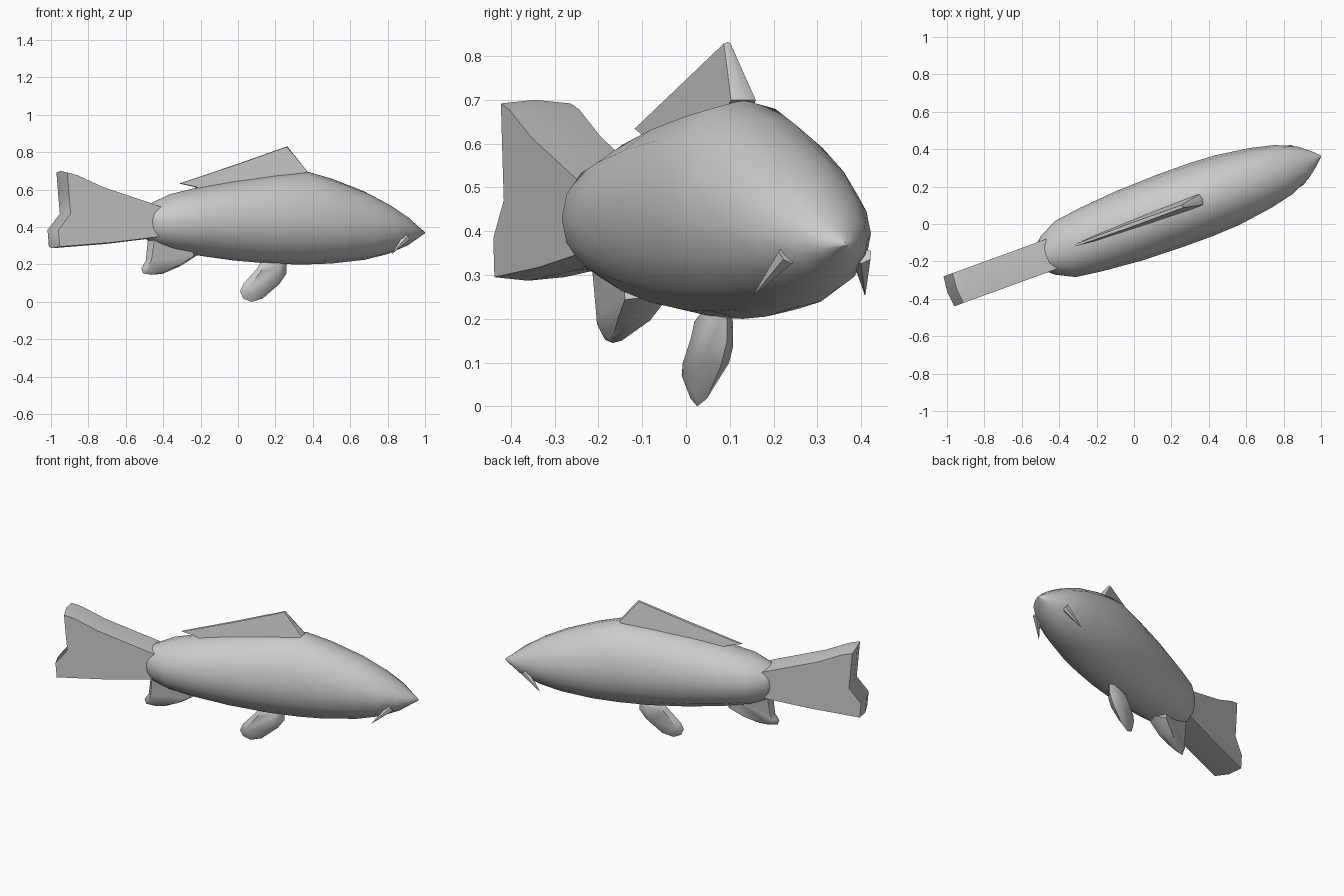
import bpy, bmesh, math
from mathutils import Vector

if "Cube" in bpy.data.objects:
    bpy.data.objects.remove(bpy.data.objects["Cube"])

YAW = math.radians(20)  # the fish points its nose to +x, turned toward the back


def finish(name, bm, angle=50):
    bmesh.ops.recalc_face_normals(bm, faces=bm.faces)
    mesh = bpy.data.meshes.new(name)
    bm.to_mesh(mesh)
    bm.free()
    ob = bpy.data.objects.new(name, mesh)
    bpy.context.collection.objects.link(ob)
    ob.rotation_euler.z = YAW
    bpy.ops.object.select_all(action='DESELECT')
    ob.select_set(True)
    bpy.context.view_layer.objects.active = ob
    bpy.ops.object.shade_smooth_by_angle(angle=math.radians(angle))
    return ob


def loft(name, rings):
    """Skin a list of equal-length point rings and close both ends."""
    bm = bmesh.new()
    vs = [[bm.verts.new(p) for p in r] for r in rings]
    n = len(vs[0])
    for a, b in zip(vs, vs[1:]):
        for i in range(n):
            j = (i + 1) % n
            bm.faces.new((a[i], a[j], b[j], b[i]))
    for end in (vs[0], vs[-1]):
        bm.faces.new(end)
    return finish(name, bm)


def fin(name, pts, inset):
    """Side outline of (u, z, half thickness), bulging to a rim in the middle."""
    cu = sum(p[0] for p in pts) / len(pts)
    cz = sum(p[1] for p in pts) / len(pts)
    k = 1 - inset
    rings = []
    for side, s in ((-1, k), (0, 1), (1, k)):
        rings.append([(cu + (u - cu) * s, side * t, cz + (z - cz) * s) for u, z, t in pts])
    return loft(name, rings)


# Body: station, bottom, widest height, top, half width
stations = [
    (-0.53, 0.34, 0.43, 0.51, 0.075),
    (-0.49, 0.315, 0.43, 0.53, 0.11),
    (-0.39, 0.28, 0.43, 0.575, 0.16),
    (-0.24, 0.25, 0.43, 0.61, 0.18),
    (-0.03, 0.222, 0.43, 0.648, 0.198),
    (0.20, 0.203, 0.43, 0.68, 0.205),
    (0.38, 0.20, 0.43, 0.70, 0.205),
    (0.53, 0.205, 0.42, 0.66, 0.197),
    (0.72, 0.225, 0.41, 0.59, 0.17),
    (0.85, 0.255, 0.395, 0.525, 0.14),
    (0.96, 0.30, 0.38, 0.455, 0.092),
    (1.02, 0.34, 0.372, 0.405, 0.045),
    (1.063, 0.366, 0.37, 0.374, 0.004),
]
SIDES = 16
rings = []
for u, bottom, mid, top, half in stations:
    ring = []
    for i in range(SIDES):
        a = 2 * math.pi * i / SIDES
        h = (top - mid) if math.sin(a) > 0 else (mid - bottom)
        ring.append((u, half * math.cos(a), mid + h * math.sin(a)))
    rings.append(ring)
loft("body", rings)

# Thick forked tail
T = 0.085
fin("tail_fin", [
    (-0.40, 0.49, T), (-0.50, 0.525, T), (-0.80, 0.62, T), (-0.95, 0.685, T),
    (-1.01, 0.70, T), (-1.00, 0.58, T), (-0.99, 0.47, T), (-1.063, 0.38, T),
    (-1.055, 0.287, T), (-0.75, 0.31, T), (-0.40, 0.35, T)], 0.04)

# Long triangular back fin
fin("dorsal_fin", [
    (0.39, 0.70, 0.03), (0.28, 0.832, 0.008), (-0.02, 0.732, 0.01),
    (-0.335, 0.633, 0.006), (-0.25, 0.615, 0.012), (-0.20, 0.59, 0.02),
    (0.10, 0.63, 0.03), (0.34, 0.66, 0.035)], 0.02)

# Single rounded fins along the belly
fin("pelvic_fin", [
    (0.14, 0.23, 0.03), (0.11, 0.18, 0.03), (0.03, 0.095, 0.03), (0.012, 0.055, 0.028),
    (0.03, 0.018, 0.018), (0.075, 0.0, 0.012), (0.14, 0.018, 0.018),
    (0.235, 0.095, 0.03), (0.275, 0.15, 0.03), (0.275, 0.23, 0.03)], 0.3)
fin("anal_fin", [
    (-0.51, 0.36, 0.05), (-0.525, 0.22, 0.035), (-0.55, 0.18, 0.025),
    (-0.54, 0.152, 0.015), (-0.49, 0.145, 0.015), (-0.43, 0.15, 0.02),
    (-0.33, 0.19, 0.04), (-0.23, 0.25, 0.05), (-0.25, 0.34, 0.05)], 0.2)

# Pair of whiskers beside the mouth
for side, label in ((-1, "front"), (1, "back")):
    base = Vector((0.925, side * 0.09, 0.345))
    tip = Vector((0.824, side * 0.135, 0.255))
    bm = bmesh.new()
    bmesh.ops.create_cone(bm, cap_ends=True, segments=6, radius1=0.024,
                          radius2=0.001, depth=(tip - base).length)
    turn = (tip - base).to_track_quat('Z', 'Y')
    for v in bm.verts:
        v.co = turn @ v.co + (base + tip) / 2
    finish(label + "_whisker", bm)
